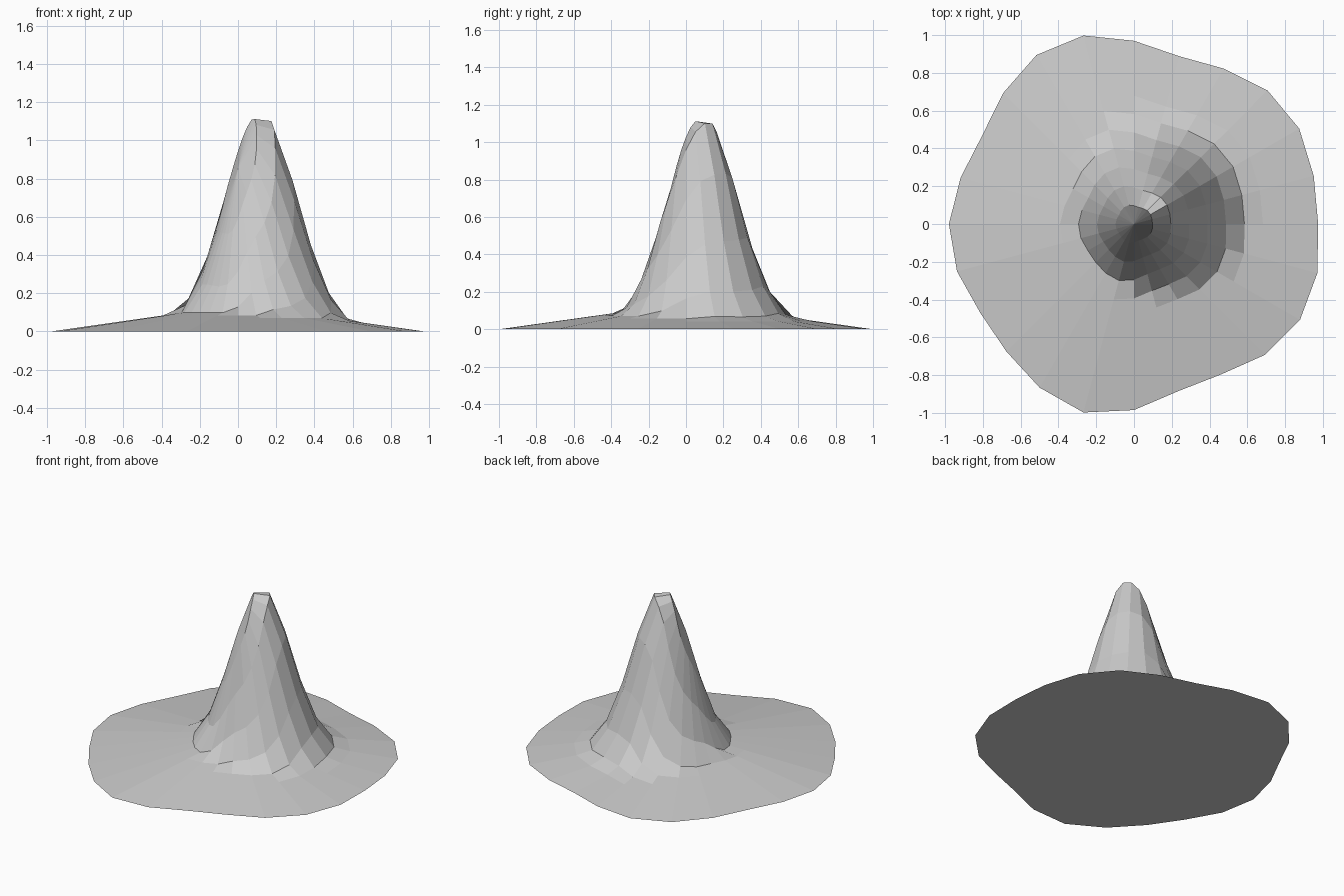
import bpy, bmesh, math

if "Cube" in bpy.data.objects:
    bpy.data.objects.remove(bpy.data.objects["Cube"])

# Uneven outline: one radius every 15 degrees, counter-clockwise from +x
OUTLINE = [0.975, 0.985, 1.01, 1.0, 0.95, 0.92, 0.97, 1.033, 1.033, 0.98, 0.93, 0.95,
           0.98, 0.97, 0.94, 0.955, 1.0, 1.033, 0.985, 0.915, 0.92, 0.98, 1.015, 1.005]
N = len(OUTLINE)
RINGS = [0.1, 0.2, 0.3, 0.4, 0.5, 0.6, 0.7, 1.0]
PEAK = (0.12, 0.088)


def height(x, y, t):
    """Off-centre bell-shaped peak rising from a shallow sloping apron."""
    d2 = (x - PEAK[0]) ** 2 + (y - PEAK[1]) ** 2
    bell = 1.15 * math.exp(-d2 / 0.0735)
    return 0.0 if t >= 1 else max(bell, 0.14 * (1 - t))


bm = bmesh.new()

# Polar rings, each a scaled copy of the outline
centre = bm.verts.new((0, 0, height(0, 0, 0)))
rings = []
for t in RINGS:
    ring = []
    for i, r in enumerate(OUTLINE):
        a = math.tau * i / N
        x, y = r * t * math.cos(a), r * t * math.sin(a)
        ring.append(bm.verts.new((x, y, height(x, y, t))))
    rings.append(ring)

# Centre fan, slopes and flat underside
for i in range(N):
    j = (i + 1) % N
    bm.faces.new((centre, rings[0][i], rings[0][j]))
    for inner, outer in zip(rings, rings[1:]):
        bm.faces.new((inner[i], outer[i], outer[j], inner[j]))
bm.faces.new(rings[-1][::-1])

mesh = bpy.data.meshes.new("mountain_peak")
bm.to_mesh(mesh)
bm.free()
bpy.context.collection.objects.link(bpy.data.objects.new("mountain_peak", mesh))
